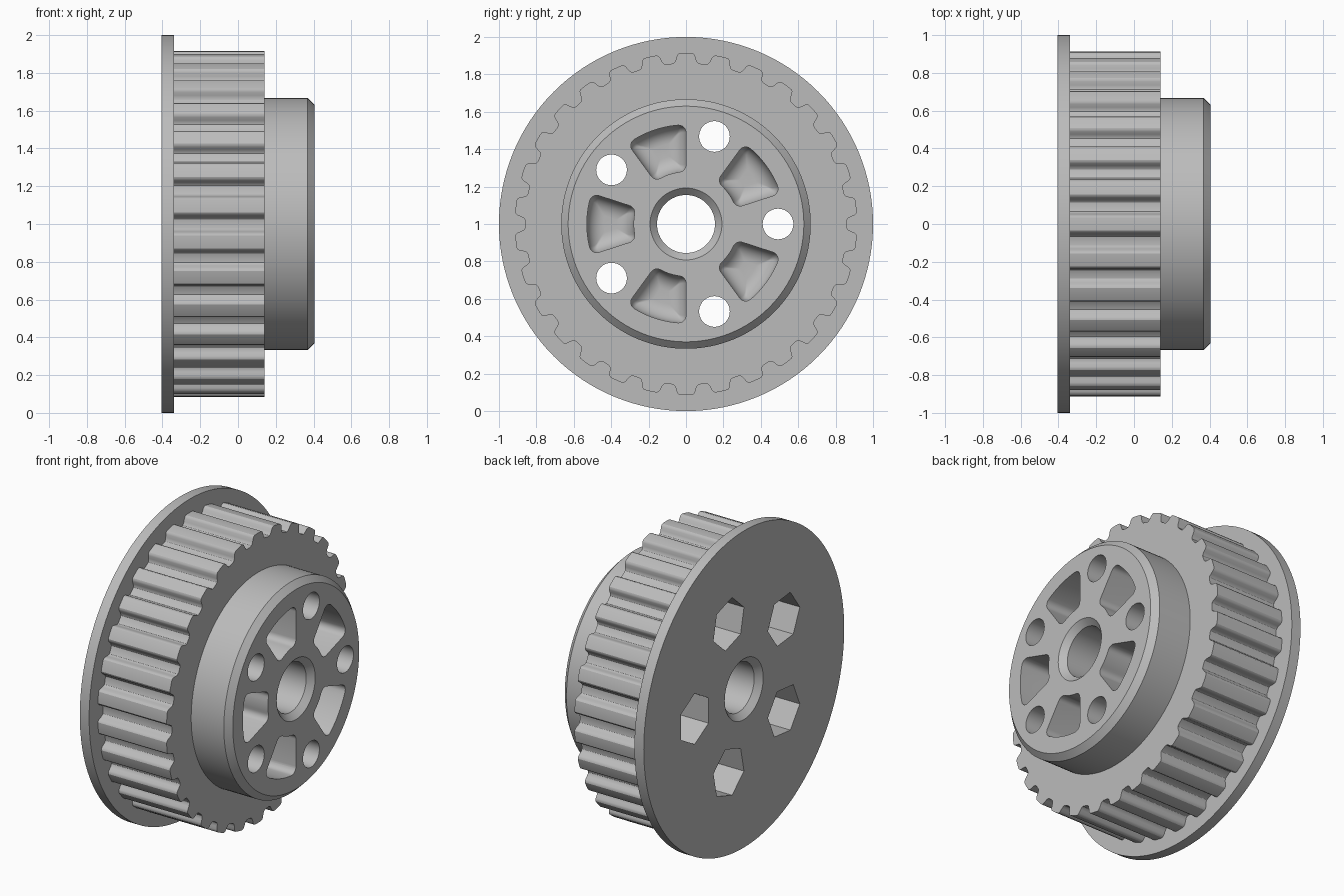
import bpy, bmesh
from math import sin, cos, asin, radians, pi

cube = bpy.data.objects.get("Cube")
if cube:
    bpy.data.objects.remove(cube, do_unlink=True)

CENTRE_Z = 1.0
BACK, FRONT = -0.405, 0.405      # ends of the part along its axis
RIM_START, RIM_END = -0.34, 0.14
CHAMFER = 0.037

grey = bpy.data.materials.new("machined_grey")
grey.use_nodes = True
colour = (0.5, 0.5, 0.5, 1)
grey.diffuse_color = colour
grey.node_tree.nodes["Principled BSDF"].inputs["Base Color"].default_value = colour


def polar(r, a):
    return (r * cos(a), r * sin(a))


def circle(r, n=128, y=0.0):
    return [(y + r * cos(2 * pi * i / n), r * sin(2 * pi * i / n)) for i in range(n)]


def loft(name, sections, turns=(0,)):
    """Capped solid through (x, outline) sections, repeated at turns about the axis."""
    bm = bmesh.new()
    for t in turns:
        c, s = cos(t), sin(t)
        rings = [[bm.verts.new((x, y * c - z * s, CENTRE_Z + y * s + z * c))
                  for y, z in outline] for x, outline in sections]
        for a, b in zip(rings, rings[1:]):
            for i in range(len(a)):
                bm.faces.new((a[i - 1], a[i], b[i], b[i - 1]))
        bm.faces.new(rings[0])
        bm.faces.new(rings[-1])
    bmesh.ops.recalc_face_normals(bm, faces=bm.faces)
    mesh = bpy.data.meshes.new(name)
    bm.to_mesh(mesh)
    bm.free()
    mesh.materials.append(grey)
    obj = bpy.data.objects.new(name, mesh)
    bpy.context.collection.objects.link(obj)
    return obj


def combine(body, other, operation):
    mod = body.modifiers.new(other.name, 'BOOLEAN')
    mod.operation, mod.object, mod.solver = operation, other, 'EXACT'
    bpy.context.view_layer.objects.active = body
    bpy.ops.object.modifier_apply(modifier=mod.name)
    bpy.data.objects.remove(other, do_unlink=True)


# Tooth outline: half a tooth from its land down to the groove, mirrored
TEETH = 30
HALF_TOOTH = [(1.1, .915), (2.2, .914), (2.7, .909), (3.1, .9),
              (3.5, .882), (3.9, .869), (4.4, .862), (5.2, .86)]
tooth = [(-a, r) for a, r in reversed(HALF_TOOTH)] + HALF_TOOTH
rim_outline = [polar(r, pi / 2 + 2 * pi * k / TEETH + radians(a))
               for k in range(TEETH) for a, r in tooth]


def pocket_outline(d, r0=0.28, r1=0.53, half=radians(18)):
    """Rounded ring sector, inset by d."""
    c = max(0.04 - d, 0.006)
    outer, inner = r1 - d - c, r0 + d + c
    fo = half - asin((d + c) / outer)
    fi = half - asin((d + c) / inner)
    side = half + pi / 2

    def corner(r, f, a, b, n=6):
        y, z = polar(r, f)
        return [(y + c * cos(a + (b - a) * i / n), z + c * sin(a + (b - a) * i / n))
                for i in range(n + 1)]

    upper = [polar(r1 - d, fo * i / 5) for i in range(5)]
    upper += corner(outer, fo, fo, side) + corner(inner, fi, side, fi + pi)
    upper += [polar(r0 + d, fi * i / 4) for i in (3, 2, 1, 0)]
    return upper + [(y, -z) for y, z in reversed(upper[1:-1])]


# Solid body: flange, toothed rim and chamfered hub
body = loft("pulley_body", [(BACK, circle(1.0)), (RIM_START, circle(1.0))])
rim = loft("toothed_rim", [(BACK + 0.02, rim_outline), (RIM_END, rim_outline)])
hub = loft("hub", [(0, circle(0.667)), (FRONT - CHAMFER, circle(0.667)),
                   (FRONT, circle(0.667 - CHAMFER))])
combine(body, rim, 'UNION')
combine(body, hub, 'UNION')

# Centre bore, chamfered at both ends
BORE, OVER = 0.155, 0.02
wide = circle(BORE + CHAMFER + OVER, 64)
bore = loft("bore_cutter", [(BACK - OVER, wide), (BACK + CHAMFER, circle(BORE, 64)),
                            (FRONT - CHAMFER, circle(BORE, 64)), (FRONT + OVER, wide)])
combine(body, bore, 'DIFFERENCE')

# Five bolt holes with hexagonal nut recesses behind
fifths = [2 * pi * k / 5 for k in range(5)]
hole = circle(0.082, 40, 0.492)
holes = loft("bolt_hole_cutter", [(BACK - 0.1, hole), (FRONT + 0.1, hole)], fifths)
combine(body, holes, 'DIFFERENCE')
hexagon = [(0.492 + 0.16 * sin(k * pi / 3), 0.16 * cos(k * pi / 3)) for k in range(6)]
nuts = loft("nut_recess_cutter", [(BACK - 0.1, hexagon), (-0.05, hexagon)], fifths)
combine(body, nuts, 'DIFFERENCE')

# Five lightening pockets with rounded floors
FILLET, FLOOR = 0.09, -0.1
steps = [pi / 2 * i / 8 for i in range(9)]
sections = [(FRONT + 0.1, pocket_outline(0))]
sections += [(FLOOR + FILLET * (1 - sin(t)), pocket_outline(FILLET * (1 - cos(t))))
             for t in steps]
pockets = loft("pocket_cutter", sections, [t + pi for t in fifths])
combine(body, pockets, 'DIFFERENCE')

# Smooth the round surfaces, keep machined edges crisp
bpy.ops.object.select_all(action='DESELECT')
body.select_set(True)
bpy.context.view_layer.objects.active = body
bpy.ops.object.shade_smooth_by_angle(angle=radians(28))
